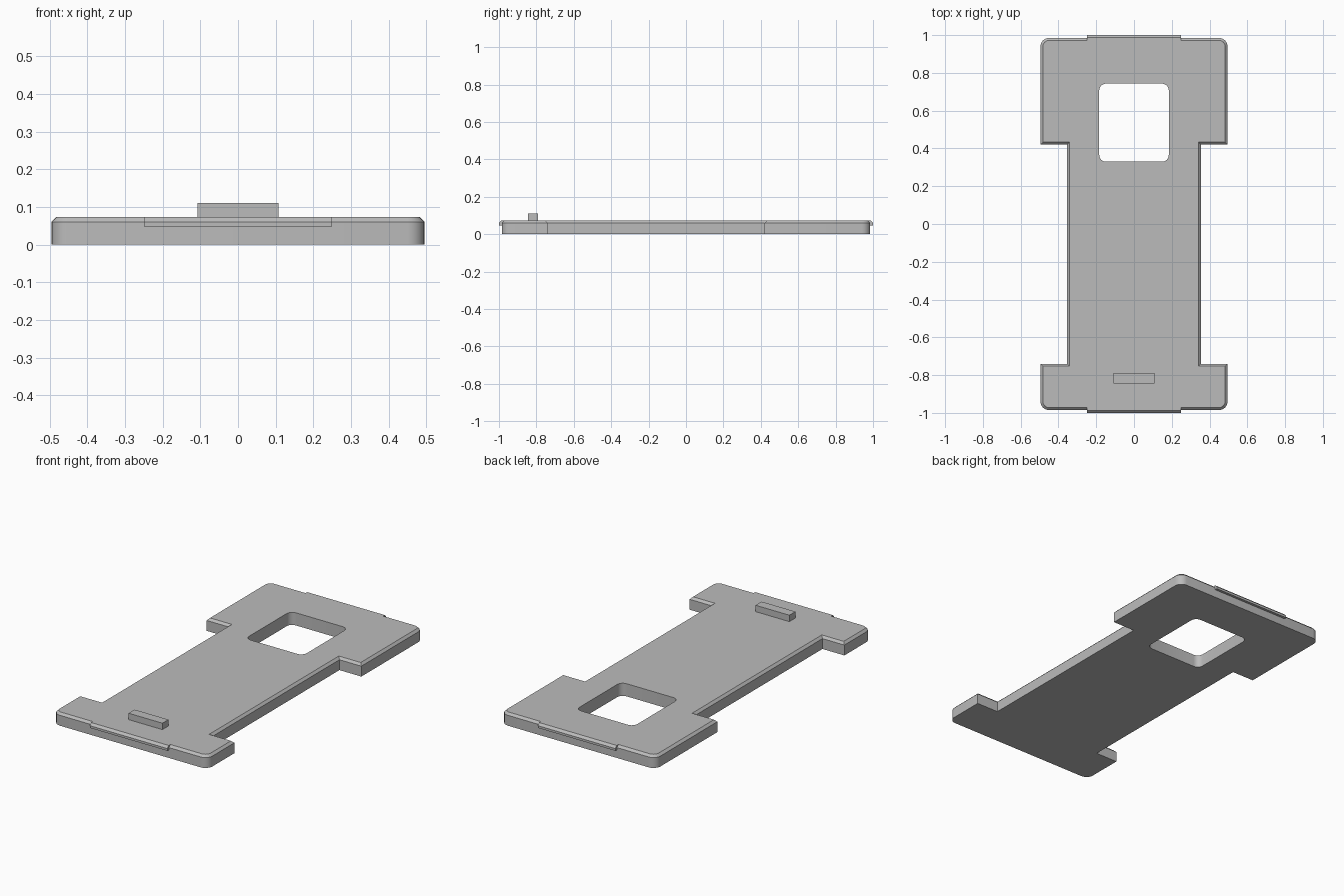
import bpy, bmesh, math

default = bpy.data.objects.get("Cube")
if default:
    bpy.data.objects.remove(default, do_unlink=True)

THICK, CHAMFER = 0.073, 0.013

grey = bpy.data.materials.new("plain grey")
grey.use_nodes = True
colour = (0.5, 0.5, 0.5, 1)
grey.diffuse_color = colour
grey.node_tree.nodes["Principled BSDF"].inputs["Base Color"].default_value = colour


def arc(x, y, r, sx, sy, steps=6):
    """Points rounding the corner (x, y), counter-clockwise."""
    start = {(1, 1): 0, (-1, 1): 90, (-1, -1): 180, (1, -1): 270}[(sx, sy)]
    angles = [math.radians(start + 90 * i / steps) for i in range(steps + 1)]
    return [(x - sx * r + r * math.cos(a), y - sy * r + r * math.sin(a)) for a in angles]


def prism(name, base, sweep, chamfer=0):
    """Extrude a closed outline along sweep, optionally chamfering its top rim."""
    bm = bmesh.new()
    face = bm.faces.new([bm.verts.new(p) for p in base])
    out = bmesh.ops.extrude_face_region(bm, geom=[face], use_keep_orig=True)
    bmesh.ops.translate(bm, vec=sweep, verts=[v for v in out["geom"] if isinstance(v, bmesh.types.BMVert)])
    bmesh.ops.recalc_face_normals(bm, faces=bm.faces)
    if chamfer:
        top = max(v.co.z for v in bm.verts)
        rim = [e for e in bm.edges if all(v.co.z > top - 1e-5 for v in e.verts)]
        bmesh.ops.bevel(bm, geom=rim, offset=chamfer, segments=1, affect='EDGES')
    mesh = bpy.data.meshes.new(name)
    bm.to_mesh(mesh)
    bm.free()
    mesh.materials.append(grey)
    obj = bpy.data.objects.new(name, mesh)
    bpy.context.collection.objects.link(obj)
    return obj


# Plate outline: wide ends with rounded outer corners and a narrow waist
W, WAIST, END, R = 0.495, 0.355, 0.985, 0.045
BACK, FRONT = 0.42, -0.74
outline = (arc(W, -END, R, 1, -1)
           + [(W, FRONT), (WAIST, FRONT), (WAIST, BACK), (W, BACK)]
           + arc(W, END, R, 1, 1) + arc(-W, END, R, -1, 1)
           + [(-W, BACK), (-WAIST, BACK), (-WAIST, FRONT), (-W, FRONT)]
           + arc(-W, -END, R, -1, -1))
plate = prism("plate", [(x, y, 0) for x, y in outline], (0, 0, THICK), CHAMFER)

# Rounded window cut through the plate
hx, low, high, hr = 0.184, 0.33, 0.743, 0.035
hole = (arc(hx, low, hr, 1, -1) + arc(hx, high, hr, 1, 1)
        + arc(-hx, high, hr, -1, 1) + arc(-hx, low, hr, -1, -1))
cutter = prism("window_cutter", [(x, y, -0.1) for x, y in hole], (0, 0, 0.3))
cutter.hide_render = True
cut = plate.modifiers.new("window", 'BOOLEAN')
cut.operation, cut.solver, cut.object = 'DIFFERENCE', 'EXACT', cutter
bpy.context.view_layer.objects.active = plate
plate.select_set(True)
bpy.ops.object.modifier_apply(modifier=cut.name)
bpy.data.objects.remove(cutter, do_unlink=True)
bpy.ops.object.shade_smooth_by_angle(angle=math.radians(30))

# Snap lips at both ends
lip = [(0.972, 0.047), (1, 0.047), (1, 0.06), (0.987, THICK), (0.972, THICK)]
for name, side in (("front_lip", -1), ("back_lip", 1)):
    prism(name, [(-0.248, side * y, z) for y, z in lip], (0.496, 0, 0))

# Raised finger grip near the front
grip = [(-0.108, -0.845), (0.108, -0.845), (0.108, -0.79), (-0.108, -0.79)]
prism("finger_grip", [(x, y, THICK - 0.005) for x, y in grip], (0, 0, 0.042))
